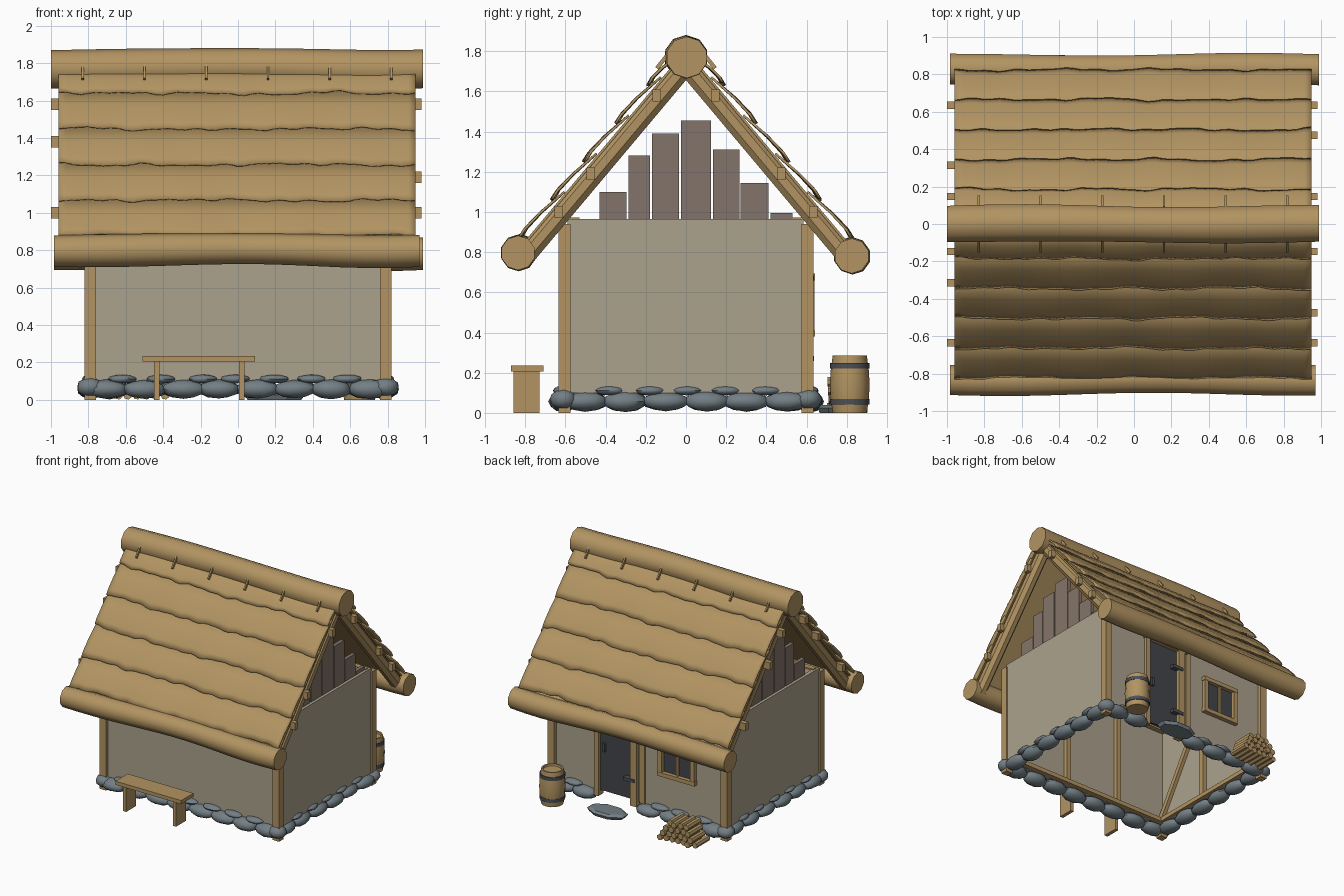
import bpy, bmesh, math, random
from mathutils import Vector, Matrix

if "Cube" in bpy.data.objects:
    bpy.data.objects.remove(bpy.data.objects["Cube"])

random.seed(4)


def mat(name, r, g, b):
    m = bpy.data.materials.new(name)
    m.diffuse_color = (r, g, b, 1)
    m.use_nodes = True
    m.node_tree.nodes["Principled BSDF"].inputs["Base Color"].default_value = m.diffuse_color
    return m


STRAW = mat("straw and timber tan", .445, .296, .122)
WALL = mat("plaster grey beige", .41, .362, .265)
STONE = mat("blue grey stone", .171, .212, .235)
PLANK = mat("weathered plank brown", .231, .175, .144)
DARK = mat("dark slate", .054, .06, .07)
IRON = mat("dark iron", .07, .078, .095)


def finish(name, bm, m, smooth=None):
    bmesh.ops.recalc_face_normals(bm, faces=bm.faces)
    me = bpy.data.meshes.new(name)
    bm.to_mesh(me)
    bm.free()
    me.materials.append(m)
    ob = bpy.data.objects.new(name, me)
    bpy.context.collection.objects.link(ob)
    if smooth:
        bpy.ops.object.select_all(action='DESELECT')
        ob.select_set(True)
        bpy.context.view_layer.objects.active = ob
        bpy.ops.object.shade_smooth_by_angle(angle=math.radians(smooth))
    return ob


def box(name, x, y, z, m):
    """Box from (min, max) ranges."""
    bm = bmesh.new()
    bmesh.ops.create_cube(bm, size=1)
    for v in bm.verts:
        v.co = [r[0] + (c + .5) * (r[1] - r[0]) for c, r in zip(v.co, (x, y, z))]
    return finish(name, bm, m)


def beam(name, p, q, w, h, m, sides=4):
    """Square timber (or pole of several sides) from p to q, w sideways and h upwards."""
    p, q = Vector(p), Vector(q)
    d = (q - p).normalized()
    side = Vector((0, 0, 1)).cross(d).normalized()
    rot = Matrix((d, side, d.cross(side))).transposed()
    bm = bmesh.new()
    if sides == 4:
        bmesh.ops.create_cube(bm, size=1)
    else:
        turn = Matrix.Rotation(math.pi / 2, 4, 'Y') @ Matrix.Rotation(math.pi / sides, 4, 'Z')
        bmesh.ops.create_cone(bm, cap_ends=True, segments=sides, radius1=.53, radius2=.53, depth=1, matrix=turn)
    for v in bm.verts:
        c = v.co
        v.co = (p + q) / 2 + rot @ Vector((c.x * (q - p).length, c.y * w, c.z * h))
    return finish(name, bm, m)


def loft(name, rings, sides, m, axis='X', smooth=40):
    """Round body through (position along axis, a, b, radius) rings."""
    bm = bmesh.new()
    rows = []
    for t, a, b, r in rings:
        row = []
        for i in range(sides):
            u = math.tau * (i + .5) / sides
            c, s = a + r * math.cos(u), b + r * math.sin(u)
            row.append(bm.verts.new({'X': (t, c, s), 'Y': (c, t, s), 'Z': (c, s, t)}[axis]))
        rows.append(row)
    for r0, r1 in zip(rows, rows[1:]):
        for i in range(sides):
            j = (i + 1) % sides
            bm.faces.new((r0[i], r0[j], r1[j], r1[i]))
    bm.faces.new(rows[0])
    bm.faces.new(rows[-1])
    return finish(name, bm, m, smooth)


def stone(name, c, s):
    bm = bmesh.new()
    bmesh.ops.create_icosphere(bm, subdivisions=2, radius=1)
    for v in bm.verts:
        k = random.uniform(.95, 1.03)
        v.co = [c[i] + v.co[i] * s[i] * k for i in range(3)]
    return finish(name, bm, STONE, 40)


# Roof: three gently bent straw rolls
def roll(name, x0, x1, y, z, r):
    rings = []
    for i in range(15):
        t = i / 14
        rings.append((x0 + (x1 - x0) * t, y + .006 * math.sin(7 * t + y * 3),
                      z + .008 * math.sin(2.6 * t + 4 * t * t - .8), r + .003 * math.sin(9 * t)))
    loft(name, rings, 10, STRAW)


roll("ridge_roll", -1, .99, 0, 1.773, .102)
roll("front_eave_roll", -.985, .97, -.83, .80, .085)
roll("back_eave_roll", -.985, .99, .825, .785, .086)

# Roof: overlapping, slightly bulging thatch courses with ragged lower edges
for side, label in ((-1, "front"), (1, "back")):
    for k in range(5):
        low = .16 + .16 * k
        high = max(low - .2, .03)
        ph = [random.uniform(0, 6.28) for _ in range(5)]
        bm = bmesh.new()
        rows = []
        for t, lift in ((0, .006), (.5, .03), (.85, .036), (1, .029)):
            row = []
            for i in range(49):
                x = -.96 + 1.91 * i / 48
                wave = sum(math.sin(x * f + p) for f, p in zip((5, 9, 17, 29, 43), ph)) / 3
                y = high + (low - high) * t + .008 * wave * t ** 3
                d = lift + .004 * math.sin(x * 11 + ph[2]) * t
                row.append(bm.verts.new((x, side * (y + .766 * d), 1.81 - 1.19 * y + .643 * d)))
            rows.append(row)
        for r0, r1 in zip(rows, rows[1:]):
            for i in range(48):
                bm.faces.new((r0[i], r0[i + 1], r1[i + 1], r1[i]))
        ob = finish(f"{label}_thatch_course_{k}", bm, STRAW, 40)
        mod = ob.modifiers.new("thickness", 'SOLIDIFY')
        mod.thickness = .012
        mod.offset = 0
    # Underside layer, pole rafters, batten ends and ridge ties
    beam(f"{label}_roof_lining", (-.005, side * .02, 1.776), (-.005, side * .82, 1.8 - 1.19 * .82), 1.89, .012, STRAW)
    for x in (-.9, .9):
        beam(f"{label}_rafter", (x, 0, 1.732), (x, side * .8, 1.732 - 1.19 * .8), .09, .1, STRAW, 8)
    left, right = ((1.58, 1.38, 1.0), (1.58, 1.19, 1.0))
    for zs, x0, x1 in ((left, -1, -.9), (right, .9, .98)):
        for z in zs:
            y = side * (1.755 - z) / 1.19
            beam(f"{label}_batten_end", (x0, y, z), (x1, y, z), .04, .06, STRAW)
    for i in range(6):
        x = -.83 + .33 * i
        beam(f"{label}_ridge_tie", (x, side * .085, 1.79), (x, side * .145, 1.715), .012, .02, STRAW)

# Walls: corner posts, plates, sills and plaster panels
for sx in (-1, 1):
    for sy in (-1, 1):
        box("corner_post", sorted((sx * .82, sx * .76)), sorted((sy * .635, sy * .575)), (0, .94), STRAW)
    box("gable_wall", sorted((sx * .808, sx * .775)), (-.59, .585), (.1, .965), WALL)
    box("gable_sill", sorted((sx * .775, sx * .72)), (-.58, .58), (.095, .13), STRAW)
    box("gable_plate", sorted((sx * .775, sx * .72)), (-.56, .56), (.92, .96), STRAW)
    # Inner stud and diagonal brace
    box("gable_stud", sorted((sx * .775, sx * .74)), (-.09, -.04), (.12, .93), STRAW)
    beam("gable_brace", (sx * .755, -.57, .14), (sx * .755, -.1, .9), .03, .04, STRAW)
    # Stepped gable planks
    for y0, y1, top in ((-.43, -.295, 1.10), (-.285, -.18, 1.28), (-.17, -.035, 1.39), (-.025, .125, 1.455),
                        (.135, .265, 1.31), (.272, .41, 1.145), (.42, .53, .995)):
        box("gable_plank", sorted((sx * .785, sx * .755)), (y0, y1), (.94, top), PLANK)
box("front_wall", (-.77, .765), (-.61, -.575), (.1, .92), WALL)
box("front_sill", (-.77, .77), (-.575, -.53), (.095, .13), STRAW)
for x in (-.3, .21):
    box("front_stud", (x - .02, x + .02), (-.575, -.54), (.12, .92), STRAW)
for sy in (-1, 1):
    box("wall_plate", (-.79, .79), sorted((sy * .575, sy * .53)), (.92, .972), STRAW)
box("back_wall_right", (.38, .77), (.575, .605), (.1, .92), WALL)
box("back_wall_left", (-.77, .02), (.575, .605), (.1, .92), WALL)
box("back_sill_right", (.38, .77), (.53, .575), (.095, .13), STRAW)
box("back_sill_left", (-.77, .02), (.53, .575), (.095, .13), STRAW)

# Door with frame and hinges
box("door", (.07, .37), (.575, .598), (.1, .84), DARK)
box("door_post_right", (.36, .40), (.56, .63), (.06, .92), STRAW)
box("door_post_left", (.01, .07), (.56, .63), (.06, .92), STRAW)
box("door_post_outer", (-.055, -.01), (.575, .62), (.1, .92), STRAW)
box("door_lintel", (-.02, .41), (.56, .63), (.83, .92), STRAW)
for z in (.27, .67):
    box("door_hinge", (.03, .13), (.595, .638), (z - .013, z + .013), IRON)
box("door_handle", (.31, .33), (.595, .62), (.43, .5), IRON)

# Window with frame and mullion
box("window_pane", (-.5, -.22), (.6, .609), (.41, .66), DARK)
for x in (-.52, -.225):
    box("window_jamb", (x, x + .035), (.6, .64), (.385, .69), STRAW)
box("window_mullion", (-.365, -.345), (.6, .625), (.4, .67), STRAW)
for z in (.38, .66):
    box("window_rail", (-.525, -.185), (.6, .642), (z, z + .033), STRAW)


# Foundation: two rows of rounded stones, gap at the door
def foundation(p, along_x, cap):
    def put(nm, c, s):
        stone(nm, c, s if along_x else (s[1], s[0], s[2]))
    out = .01 * random.uniform(-1, 1)
    put("foundation_stone", (p[0] + out, p[1] + out / 2, .057),
        (random.uniform(.108, .122), .07, random.uniform(.048, .055)))
    h = .1 + random.uniform(-.02, .02)
    if cap:
        put("foundation_cap_stone", (p[0] + h * along_x, p[1] + h * (not along_x), .111), (.08, .05, .024))


for i in range(8):
    x = -.7 + .2 * i
    foundation((x, -.612), True, i < 7)
    if not -.05 < x < .47:
        foundation((x, .612), True, i not in (3, 7))
for i in range(6):
    for sx in (-1, 1):
        foundation((sx * .785, -.5 + .2 * i), False, i < 5)
for sx in (-1, 1):
    for sy in (-1, 1):
        stone("corner_stone", (sx * .79, sy * .61, .068), (.072, .068, .052))

# Door step: flat slab
step = loft("door_step", [(0, 0, 0, .115), (.025, 0, 0, .13), (.04, 0, 0, .105)], 8, STONE, 'Z', 25)
step.location = (.195, .745, 0)
step.scale = (1.35, .75, 1)

# Barrel with iron hoops
bx, by = .65, .815
loft("barrel", [(0, bx, by, .085), (.07, bx, by, .095), (.14, bx, by, .099), (.21, bx, by, .095),
                (.285, bx, by, .085), (.285, bx, by, .073), (.27, bx, by, .07)], 14, STRAW, 'Z')
for z in (.055, .235):
    loft("barrel_hoop", [(z - .014, bx, by, .098), (z + .014, bx, by, .098)], 14, IRON, 'Z')

# Firewood stack, log ends facing out
for row, count in enumerate((7, 6, 5, 4)):
    for i in range(count):
        x = -.54 + (i - (count - 1) / 2) * .05
        s = random.uniform(-.02, .02)
        loft("firewood_log", [(.72 + s, x, .025 + row * .043, .024), (.89 + s, x, .025 + row * .043, .024)],
             7, STRAW, 'Y', 25)

# Bench
box("bench_seat", (-.51, .09), (-.87, -.71), (.205, .235), STRAW)
for x in (-.45, .005):
    box("bench_leg", (x, x + .03), (-.858, -.728), (0, .207), STRAW)
